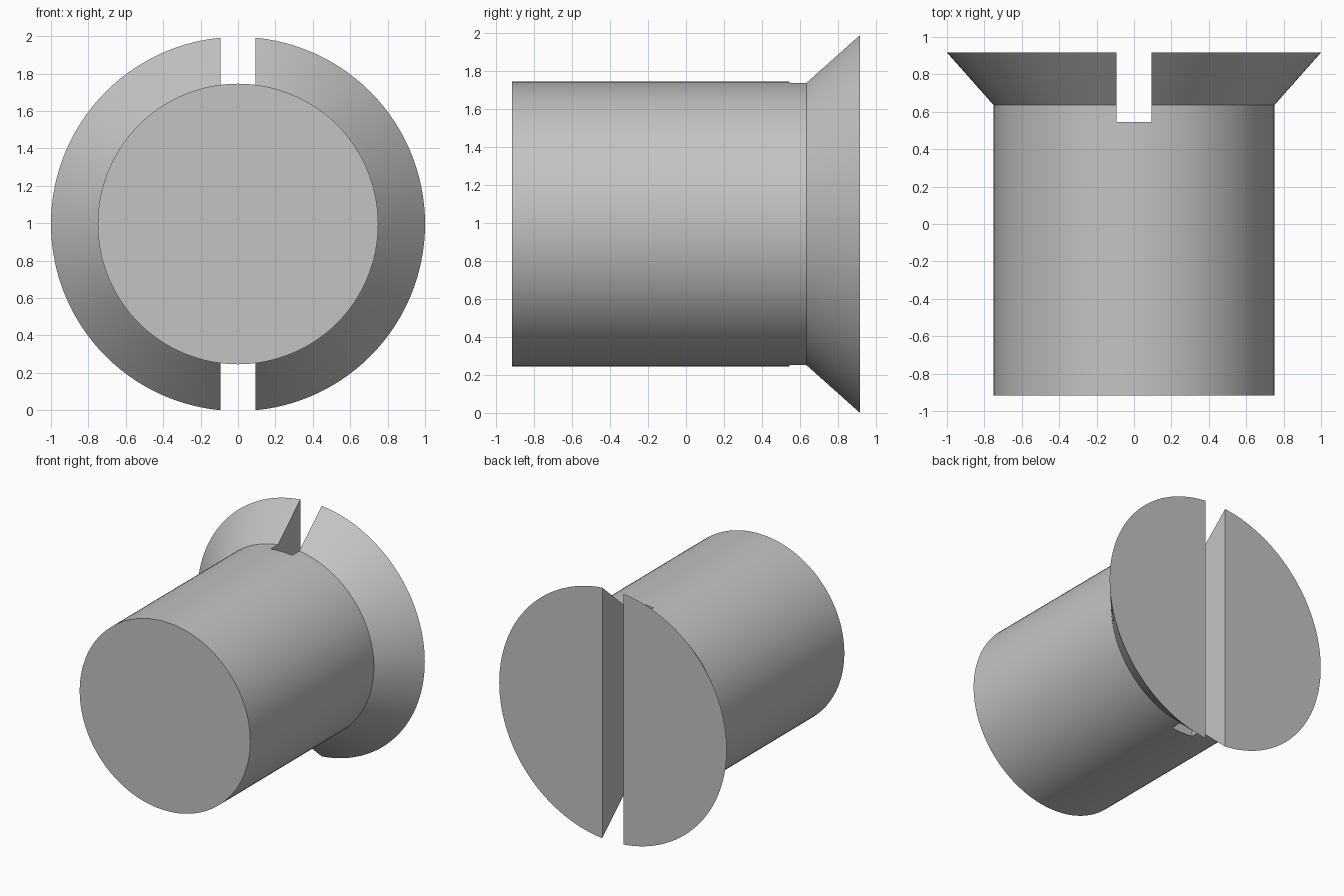
import bpy, bmesh, math

if "Cube" in bpy.data.objects:
    bpy.data.objects.remove(bpy.data.objects["Cube"])

CZ = 0.9955          # height of the screw axis
SEG = 128
# (radius, y) outline from the shank end to the head face
PROFILE = [(0.75, -0.917), (0.75, 0.635), (1.0, 0.917)]

steel = bpy.data.materials.new("grey steel")
steel.diffuse_color = (0.55, 0.55, 0.55, 1)
steel.use_nodes = True
steel.node_tree.nodes["Principled BSDF"].inputs["Base Color"].default_value = steel.diffuse_color

# Countersunk screw body: outline revolved about the y axis
bm = bmesh.new()
rings = []
for r, y in PROFILE:
    rings.append([bm.verts.new((r * math.cos(2 * math.pi * i / SEG), y,
                                CZ + r * math.sin(2 * math.pi * i / SEG)))
                  for i in range(SEG)])
for a, b in zip(rings, rings[1:]):
    for i in range(SEG):
        j = (i + 1) % SEG
        bm.faces.new((a[i], a[j], b[j], b[i]))
bm.faces.new(rings[0])
bm.faces.new(rings[-1])
bmesh.ops.recalc_face_normals(bm, faces=bm.faces)
mesh = bpy.data.meshes.new("countersunk_screw")
bm.to_mesh(mesh)
bm.free()
mesh.materials.append(steel)
screw = bpy.data.objects.new("countersunk_screw", mesh)
bpy.context.collection.objects.link(screw)

# Driver slot cutter, running the full height of the head
bpy.ops.mesh.primitive_cube_add(size=1, location=(0, 0.545 + 0.5, CZ))
cutter = bpy.context.object
cutter.name = "slot_cutter"
cutter.scale = (0.188, 1, 3)
cutter.data.materials.append(steel)
cutter.hide_render = True
bpy.context.view_layer.update()

# Cut the slot, then smooth the round walls only
bpy.ops.object.select_all(action='DESELECT')
screw.select_set(True)
bpy.context.view_layer.objects.active = screw
cut = screw.modifiers.new("slot", 'BOOLEAN')
cut.operation = 'DIFFERENCE'
cut.solver = 'EXACT'
cut.object = cutter
bpy.ops.object.modifier_apply(modifier=cut.name)
bpy.data.objects.remove(cutter, do_unlink=True)
bpy.ops.object.shade_smooth_by_angle(angle=math.radians(30))
